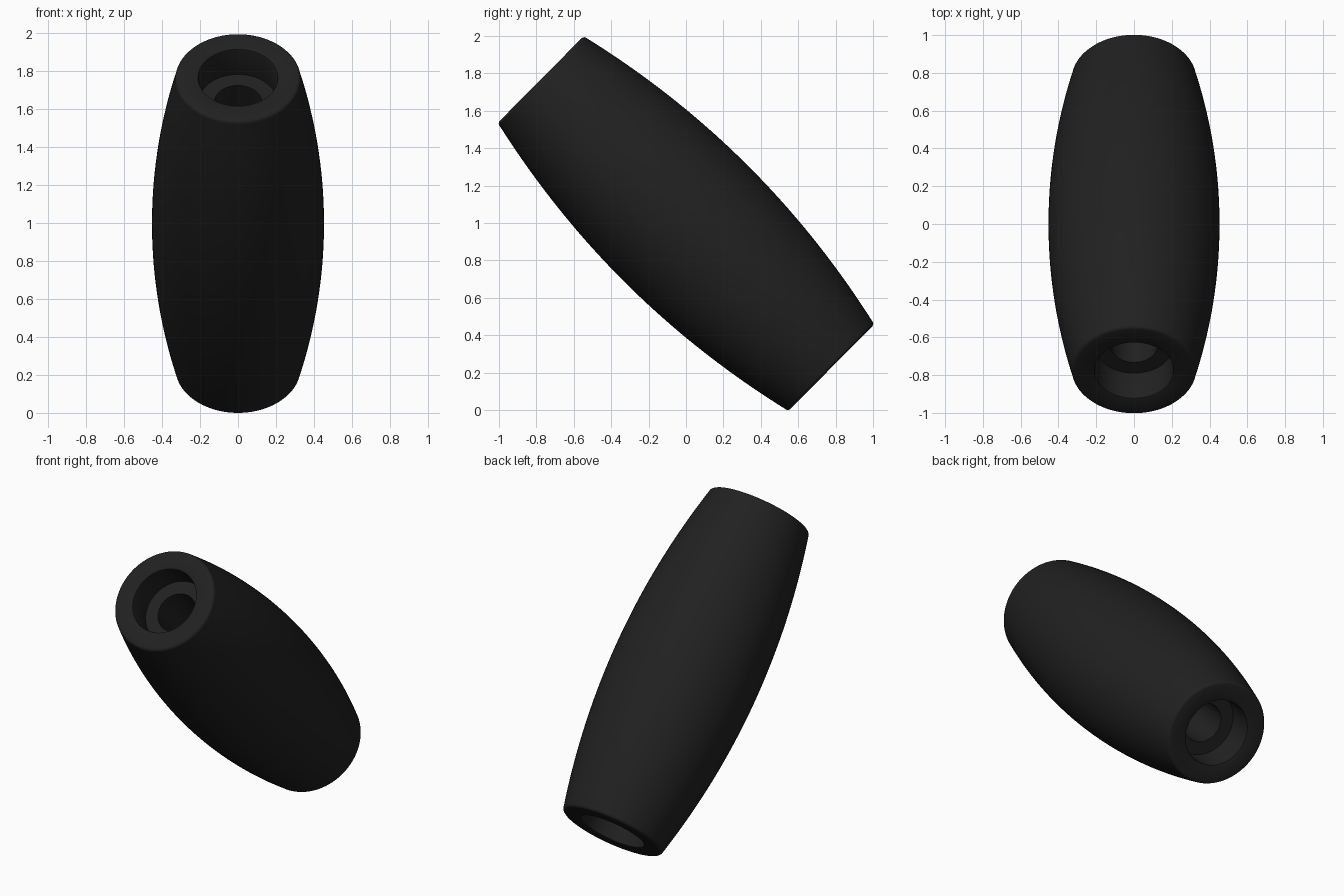
import bpy, bmesh
from math import sin, cos, pi, radians
from mathutils import Matrix, Vector

if "Cube" in bpy.data.objects:
    bpy.data.objects.remove(bpy.data.objects["Cube"])

H, R_END, R_MID = 1.094, 0.326, 0.453   # half length, end radius, belly radius
R_SOCKET, R_BORE, DEPTH = 0.207, 0.125, 0.187
SEGMENTS = 96


def belly(z):
    return R_MID - (R_MID - R_END) * (z / H) ** 2


# Half profile (radius, axial): belly, rounded rim, end face, socket, bore
F = 0.02
top = H - F
half = [(belly(top * i / 20), top * i / 20) for i in range(20)]
rim = belly(top)
half += [(rim - F + F * cos(a * pi / 8), top + F * sin(a * pi / 8)) for a in range(5)]
half += [(R_SOCKET + 0.010, H), (R_SOCKET + 0.003, H - 0.003), (R_SOCKET, H - 0.010),
         (R_SOCKET, H - DEPTH), (R_BORE, H - DEPTH)]
profile = half + [(r, -z) for r, z in reversed(half[1:])]

# Lathe the closed profile around the axis
bm = bmesh.new()
rings = [[bm.verts.new((r * cos(2 * pi * s / SEGMENTS), r * sin(2 * pi * s / SEGMENTS), z))
          for r, z in profile] for s in range(SEGMENTS)]
n = len(profile)
for s in range(SEGMENTS):
    a, b = rings[s], rings[(s + 1) % SEGMENTS]
    for i in range(n):
        j = (i + 1) % n
        bm.faces.new((a[i], b[i], b[j], a[j]))

# Lean the handle towards the front and rest it on the ground
bm.transform(Matrix.Rotation(radians(45.25), 4, 'X'))
low = min(v.co.z for v in bm.verts)
bmesh.ops.translate(bm, verts=bm.verts, vec=Vector((0, 0, -low)))
bmesh.ops.recalc_face_normals(bm, faces=bm.faces)

mesh = bpy.data.meshes.new("grip_sleeve")
bm.to_mesh(mesh)
bm.free()
sleeve = bpy.data.objects.new("grip_sleeve", mesh)
bpy.context.collection.objects.link(sleeve)

# Black rubber
mat = bpy.data.materials.new("black_rubber")
mat.diffuse_color = (0.015, 0.015, 0.015, 1)
mat.use_nodes = True
mat.node_tree.nodes["Principled BSDF"].inputs["Base Color"].default_value = mat.diffuse_color
mesh.materials.append(mat)

bpy.context.view_layer.objects.active = sleeve
sleeve.select_set(True)
bpy.ops.object.shade_smooth_by_angle(angle=radians(35))
